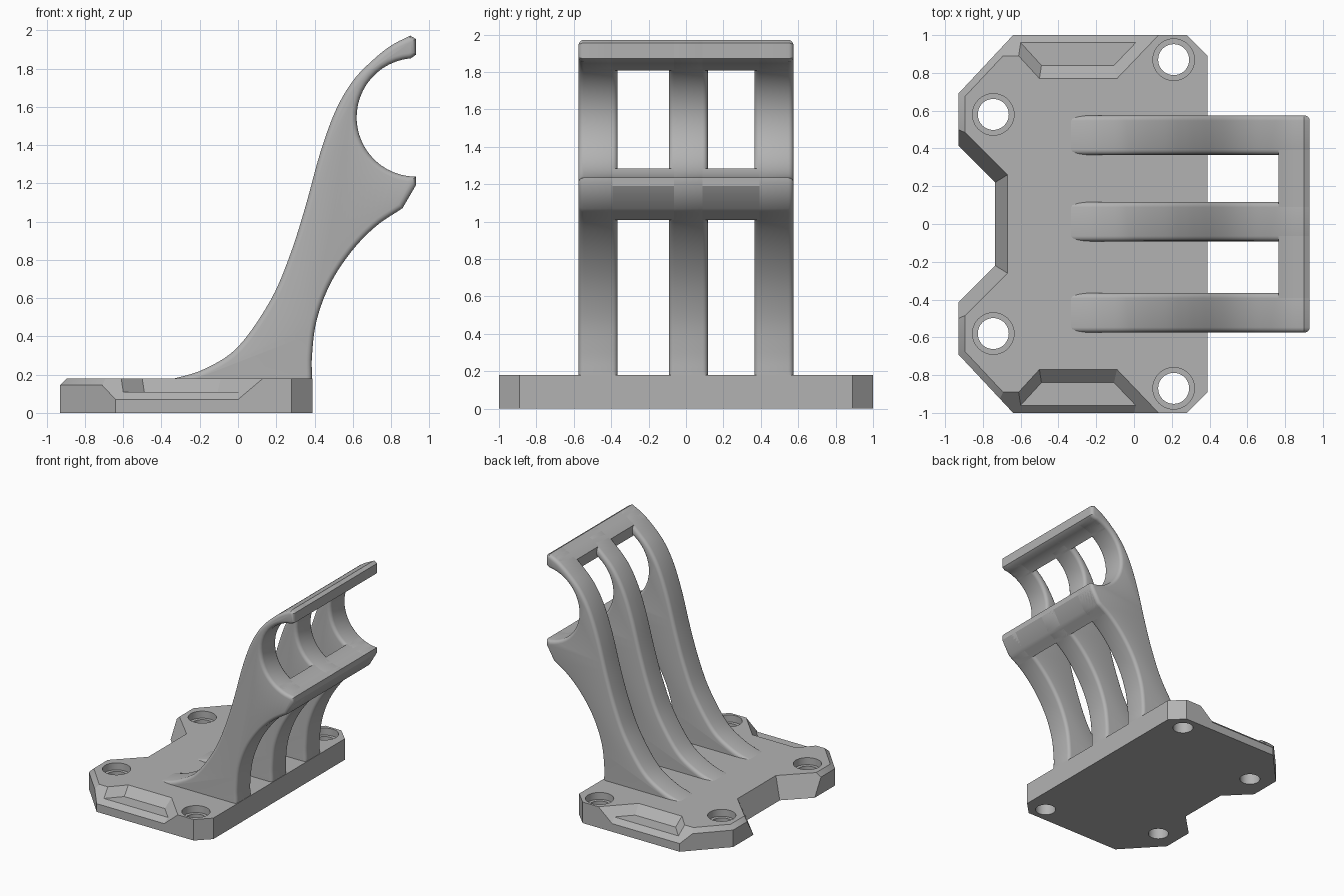
import bpy, bmesh, math
from mathutils import Vector

cube = bpy.data.objects.get("Cube")
if cube:
    bpy.data.objects.remove(cube, do_unlink=True)

grey = bpy.data.materials.new("plain_grey")
grey.use_nodes = True
colour = (0.45, 0.45, 0.45, 1)
grey.diffuse_color = colour
grey.node_tree.nodes["Principled BSDF"].inputs["Base Color"].default_value = colour


def make_object(name, bm):
    bmesh.ops.recalc_face_normals(bm, faces=bm.faces)
    mesh = bpy.data.meshes.new(name)
    bm.to_mesh(mesh)
    bm.free()
    mesh.materials.append(grey)
    obj = bpy.data.objects.new(name, mesh)
    bpy.context.collection.objects.link(obj)
    return obj


def hull(name, points):
    bm = bmesh.new()
    for p in points:
        bm.verts.new(p)
    out = bmesh.ops.convex_hull(bm, input=bm.verts)
    loose = [v for v in bm.verts if not v.link_faces]
    bmesh.ops.delete(bm, geom=loose, context='VERTS')
    bmesh.ops.dissolve_limit(bm, angle_limit=0.01, verts=bm.verts, edges=bm.edges)
    return make_object(name, bm)


def cylinder(name, x, y, radius, z0, z1):
    bm = bmesh.new()
    bmesh.ops.create_cone(bm, cap_ends=True, segments=48, radius1=radius,
                          radius2=radius, depth=z1 - z0)
    bmesh.ops.translate(bm, verts=bm.verts, vec=(x, y, (z0 + z1) / 2))
    return make_object(name, bm)


def cut(target, cutter):
    mod = target.modifiers.new("cut", 'BOOLEAN')
    mod.operation = 'DIFFERENCE'
    mod.solver = 'EXACT'
    mod.object = cutter
    bpy.context.view_layer.objects.active = target
    bpy.ops.object.modifier_apply(modifier=mod.name)
    bpy.data.objects.remove(cutter, do_unlink=True)


def smooth(obj):
    bpy.ops.object.select_all(action='DESELECT')
    obj.select_set(True)
    bpy.context.view_layer.objects.active = obj
    bpy.ops.object.shade_smooth_by_angle(angle=math.radians(30))


# Base plate: outline with a chamfered upper edge on the left end
TOP = 0.18
low = [(0.39, 0.89), (0.28, 1), (-0.64, 1), (-0.93, 0.69)]
high = [(0.39, 0.89), (0.28, 1), (-0.59, 1), (-0.895, 0.675)]
pts = [(x, s * y, z) for s in (-1, 1)
       for ring, z in ((low, 0), (low, 0.145), (high, TOP)) for x, y in ring]
plate = hull("base_plate", pts)


# Slanted notch in the end of the plate
def notch_ring(z):
    k = z / TOP
    x, y = -0.735 + 0.065 * k, 0.22 + 0.04 * k
    return [(px, s * py, z) for s in (-1, 1) for px, py in ((x, y), (x - 0.4, y + 0.4))]


cut(plate, hull("notch_cutter", notch_ring(-0.1) + notch_ring(0.3)))


# Sloped side chamfers with a stepped ledge; t is the distance in from the side
def right_end(t, z):
    return 0.13 - 0.957 * t - 1.18 * (TOP - z)


def left_end(t, z):
    return -0.6 + 0.917 * (t - 0.04) - 1.07 * (z - 0.11)


for s in (-1, 1):
    chamfer = [(x, s * (1 - t), z)
               for t, z in ((-0.05, 0.02), (-0.05, 0.25), (0.18, 0.25))
               for x in (-1.1, right_end(t, z))]
    cut(plate, hull("chamfer_cutter", chamfer))
    ledge = [(f(t, z), s * (1 - t), z)
             for t, z in ((-0.05, 0.11), (0.16, 0.11), (-0.05, 0.25), (0.3, 0.25))
             for f in (left_end, right_end)]
    cut(plate, hull("ledge_cutter", ledge))
    # Counterbored screw holes
    for x, y in ((0.21, 0.87), (-0.745, 0.58)):
        cut(plate, cylinder("bore_cutter", x, s * y, 0.082, -0.1, 0.3))
        cut(plate, cylinder("counterbore_cutter", x, s * y, 0.11, 0.12, 0.3))
smooth(plate)


# Side profile of the cradle
def spline(points, steps=5):
    p = [Vector(q) for q in points]
    p = [2 * p[0] - p[1]] + p + [2 * p[-1] - p[-2]]
    out = []
    for a, b, c, d in zip(p, p[1:], p[2:], p[3:]):
        for i in range(steps):
            t = i / steps
            out.append(0.5 * (2 * b + (c - a) * t + (2 * a - 5 * b + 4 * c - d) * t * t
                              + (3 * b - a - 3 * c + d) * t ** 3))
    return out + [p[-2]]


back = spline([(-0.42, 0.168), (-0.325, 0.182), (-0.17, 0.232), (0, 0.345), (0.168, 0.585),
               (0.27, 0.82), (0.35, 1.07), (0.43, 1.36), (0.51, 1.58), (0.6, 1.735),
               (0.7, 1.84), (0.8, 1.92), (0.9, 1.972)])
under = spline([(0.86, 1.07), (0.72, 0.975), (0.59, 0.84), (0.48, 0.67), (0.41, 0.48),
                (0.387, 0.3), (0.387, 0.18)])
arc = [(0.93 + 0.31 * math.cos(a), 1.545 + 0.31 * math.sin(a))
       for a in (math.radians(95 + 175 * i / 24) for i in range(25))]
profile = ([tuple(p) for p in back] + [(0.93, 1.955), (0.93, 1.872)] + arc
           + [(0.93, 1.19)] + [tuple(p) for p in under] + [(0.387, 0.1), (-0.42, 0.1)])


def prism(y0, y1):
    bm = bmesh.new()
    face = bm.faces.new([bm.verts.new((x, y0, z)) for x, z in profile])
    out = bmesh.ops.extrude_face_region(bm, geom=[face])
    moved = [g for g in out["geom"] if isinstance(g, bmesh.types.BMVert)]
    bmesh.ops.translate(bm, verts=moved, vec=(0, y1 - y0, 0))
    bmesh.ops.recalc_face_normals(bm, faces=bm.faces)
    return bm


# Three ribs with rounded edges
for name, y0, y1 in (("right_rib", -0.575, -0.365), ("middle_rib", -0.092, 0.117),
                     ("left_rib", 0.365, 0.575)):
    bm = prism(y0, y1)
    rim = [e for e in bm.edges if abs(e.verts[0].co.y - e.verts[1].co.y) < 1e-4
           and max(v.co.z for v in e.verts) > 0.15 and min(v.co.z for v in e.verts) > 0.11]
    bmesh.ops.bevel(bm, geom=rim, offset=0.028, segments=4, profile=0.5,
                    affect='EDGES', clamp_overlap=False)
    smooth(make_object(name, bm))

# Upper and lower lips joining the ribs
bm = prism(-0.546, 0.546)
out = bmesh.ops.bisect_plane(bm, geom=bm.verts[:] + bm.edges[:] + bm.faces[:],
                             plane_co=(0.765, 0, 0), plane_no=(1, 0, 0), clear_inner=True)
edges = [g for g in out["geom_cut"] if isinstance(g, bmesh.types.BMEdge)]
bmesh.ops.holes_fill(bm, edges=edges)
smooth(make_object("cradle_lips", bm))
